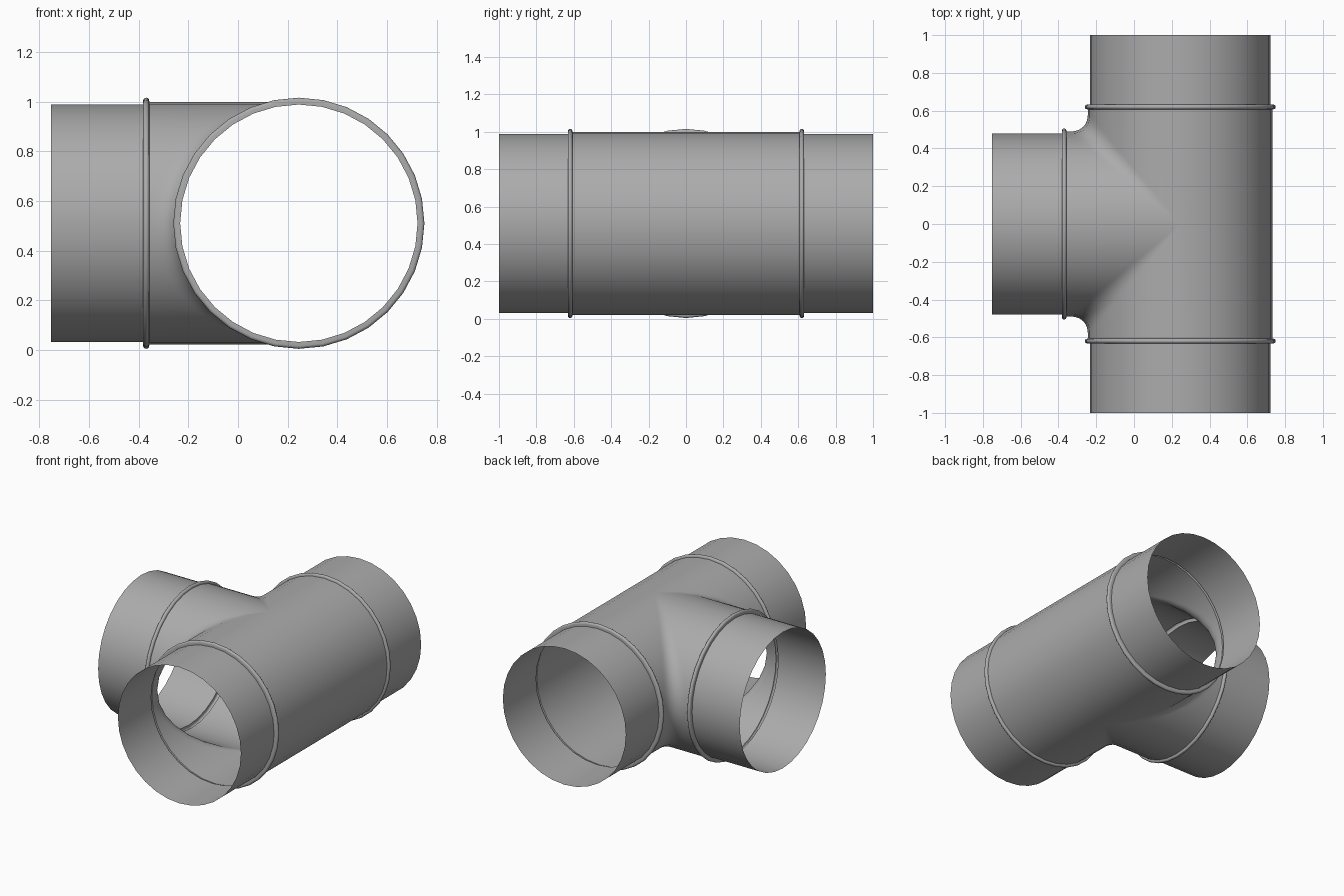
import bpy, bmesh
from math import sin, cos, pi
from mathutils import Vector

if "Cube" in bpy.data.objects:
    bpy.data.objects.remove(bpy.data.objects["Cube"])

CX, CZ = 0.245, 0.51      # axis of the through pipe
R, R_END = 0.489, 0.478   # body radius, sleeve radius
N = 32                    # sides around each pipe
Y_BEAD, X_BEAD = 0.607, -0.357   # where the body meets the beads
FILLET = 0.11

# Dark grey sheet metal
metal = bpy.data.materials.new("dark_grey_metal")
metal.diffuse_color = (0.41, 0.41, 0.41, 1)
metal.use_nodes = True
metal.node_tree.nodes["Principled BSDF"].inputs["Base Color"].default_value = metal.diffuse_color


def finish(name, bm):
    bmesh.ops.remove_doubles(bm, verts=bm.verts, dist=1e-4)
    bmesh.ops.dissolve_degenerate(bm, edges=bm.edges, dist=1e-5)
    bmesh.ops.recalc_face_normals(bm, faces=bm.faces)
    me = bpy.data.meshes.new(name)
    bm.to_mesh(me)
    bm.free()
    me.materials.append(metal)
    ob = bpy.data.objects.new(name, me)
    bpy.context.collection.objects.link(ob)
    bpy.ops.object.select_all(action='DESELECT')
    ob.select_set(True)
    bpy.context.view_layer.objects.active = ob
    bpy.ops.object.shade_smooth_by_angle(angle=0.7)
    return ob


def add_grid(bm, rows):
    rows = [[bm.verts.new(p) for p in row] for row in rows]
    for a, b in zip(rows, rows[1:]):
        for i in range(len(a) - 1):
            bm.faces.new((a[i], a[i + 1], b[i + 1], b[i]))


def sleeve(name, start, end, direction):
    """Rolled bead followed by a straight open sleeve, turned about a pipe axis."""
    br = 0.0125
    profile = [(start + br - br * cos(pi * i / 8), R + 0.004 + br * sin(pi * i / 8))
               for i in range(9)]
    profile[0] = (start, R)
    profile += [(start + 2 * br, R_END), (end, R_END)]
    d = Vector(direction)
    side = Vector((-d.y, d.x, 0))
    origin = Vector((CX, 0, CZ))
    rows = []
    for k in range(N + 1):
        a = 2 * pi * k / N
        out = side * cos(a) + Vector((0, 0, sin(a)))
        rows.append([origin + d * t + out * r for t, r in profile])
    bm = bmesh.new()
    add_grid(bm, rows)
    return finish(name, bm)


# Tee body: horizontal slices with a tight fillet that fades out towards top and bottom
bm = bmesh.new()
for s in (1, -1):
    rows = []
    for k in range(N // 2 + 1):
        a = -pi / 2 + 2 * pi * k / N
        w, z = R * cos(a), CZ + R * sin(a)
        r = FILLET * cos(a)
        line = [(X_BEAD, w)]
        for i in range(13):
            t = pi / 2 * i / 12
            u, v = abs(sin(t)) ** 0.75, abs(cos(t)) ** 0.75
            line.append((CX - w - r + r * u, w + r - r * v))
        line.append((CX - w, Y_BEAD))
        rows.append([(x, s * y, z) for x, y in line])
    add_grid(bm, rows)

# Plain back half of the through pipe
rows = []
for k in range(N // 2 + 1):
    a = -pi / 2 + 2 * pi * k / N
    rows.append([(CX + R * cos(a), y, CZ + R * sin(a)) for y in (-Y_BEAD, 0, Y_BEAD)])
add_grid(bm, rows)
finish("tee_body", bm)

# Three open ends with beads
sleeve("back_sleeve", Y_BEAD, 1.0, (0, 1, 0))
sleeve("front_sleeve", Y_BEAD, 1.0, (0, -1, 0))
sleeve("branch_sleeve", CX - X_BEAD, CX + 0.752, (-1, 0, 0))
